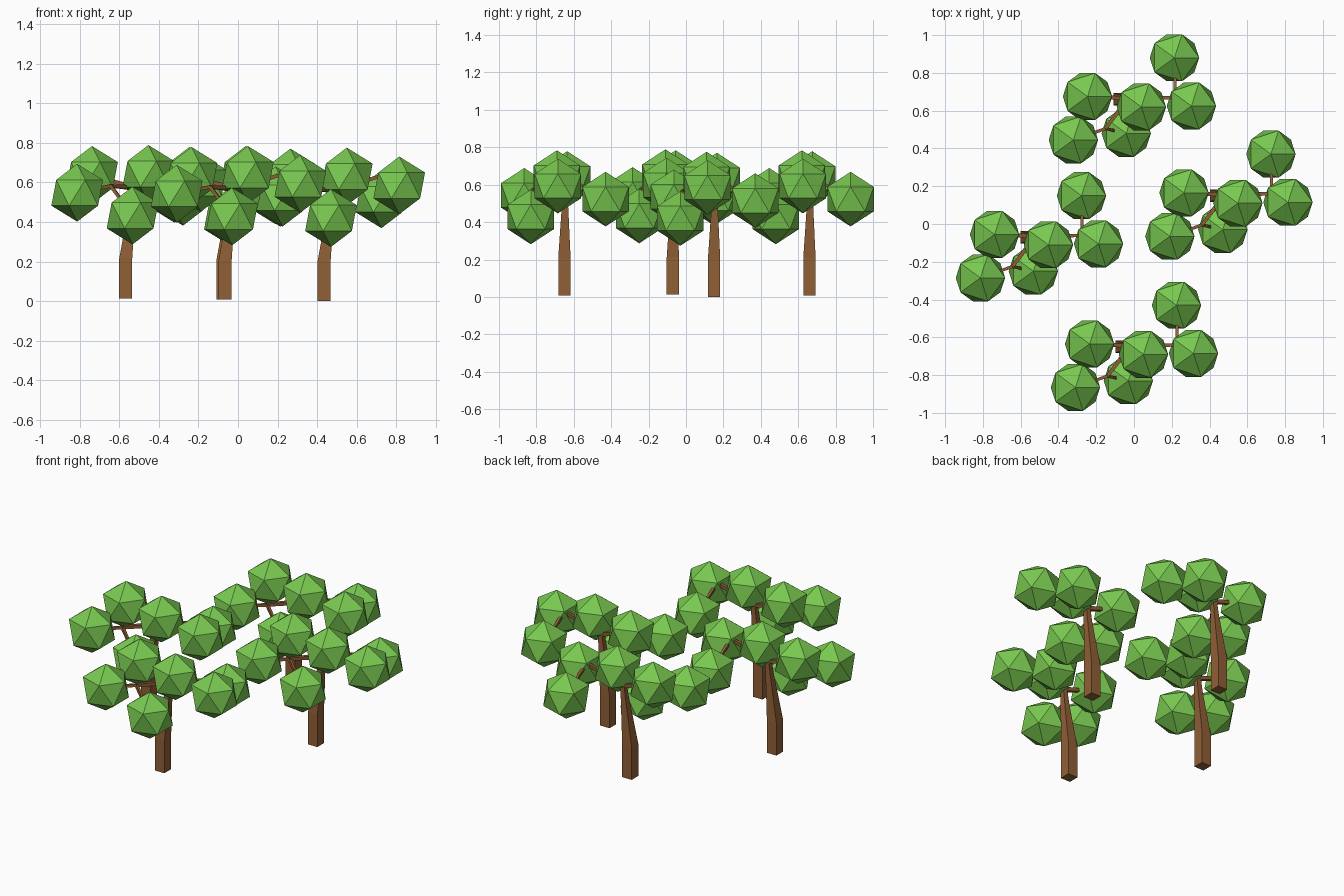
import bpy, bmesh
from mathutils import Vector, Matrix

if "Cube" in bpy.data.objects:
    bpy.data.objects.remove(bpy.data.objects["Cube"])


def material(name, color):
    m = bpy.data.materials.new(name)
    m.diffuse_color = (*color, 1)
    m.use_nodes = True
    m.node_tree.nodes["Principled BSDF"].inputs["Base Color"].default_value = m.diffuse_color
    return m


leaf_mat = material("leaf_green", (0.19, 0.58, 0.08))
bark_mat = material("bark_brown", (0.28, 0.115, 0.037))


def add_object(name, bm, mat, origin):
    bmesh.ops.recalc_face_normals(bm, faces=bm.faces)
    me = bpy.data.meshes.new(name)
    bm.to_mesh(me)
    bm.free()
    me.materials.append(mat)
    ob = bpy.data.objects.new(name, me)
    ob.location = origin
    bpy.context.collection.objects.link(ob)


def square_loft(bm, sections):
    """Skin square sections given as (x, y, z, half_width)."""
    rings = [[bm.verts.new((x + sx * h, y + sy * h, z))
              for sx, sy in ((-1, -1), (1, -1), (1, 1), (-1, 1))]
             for x, y, z, h in sections]
    for a, b in zip(rings, rings[1:]):
        for i in range(4):
            j = (i + 1) % 4
            bm.faces.new((a[i], a[j], b[j], b[i]))
    bm.faces.new(rings[0])
    bm.faces.new(rings[-1])


def limb(bm, start, end, r1, r2):
    """Tapered four-sided branch between two points."""
    a, b = Vector(start), Vector(end)
    rot = (b - a).to_track_quat('Z', 'Y').to_matrix().to_4x4()
    spin = Matrix.Rotation(0.7854, 4, 'Z')
    bmesh.ops.create_cone(bm, cap_ends=True, segments=4, radius1=r1, radius2=r2,
                          depth=(b - a).length,
                          matrix=Matrix.Translation((a + b) / 2) @ rot @ spin)


# Positions relative to the foot of each tree
TREES = [(-0.568, -0.07, 0.013), (-0.076, 0.66, 0.008),
         (0.435, 0.15, 0.0), (-0.065, -0.65, 0.008)]
CLUMPS = [(-0.17, 0.015, 0.625), (-0.245, -0.215, 0.535), (0.035, -0.18, 0.42),
          (0.115, -0.04, 0.63), (0.38, -0.035, 0.585), (0.29, 0.22, 0.515)]
FORK = (0.045, 0.005, 0.56)
FRONT_NODE = (-0.075, -0.155, 0.57)
SIDE_NODE = (0.295, 0.01, 0.635)
LIMBS = [(FORK, CLUMPS[0], 0.017, 0.011), (FORK, FRONT_NODE, 0.018, 0.012),
         (FRONT_NODE, CLUMPS[1], 0.012, 0.009), (FRONT_NODE, CLUMPS[2], 0.012, 0.009),
         (FORK, CLUMPS[3], 0.017, 0.011), (FORK, SIDE_NODE, 0.017, 0.012),
         (SIDE_NODE, CLUMPS[4], 0.012, 0.009), (SIDE_NODE, CLUMPS[5], 0.012, 0.009)]

for foot in TREES:
    # Leaning square trunk
    bm = bmesh.new()
    square_loft(bm, [(0, 0, 0, 0.033), (0, 0, 0.2, 0.033),
                     (0.035, 0.003, 0.48, 0.017), (0.05, 0.005, 0.61, 0.013)])
    add_object("trunk", bm, bark_mat, foot)

    # Forking branches
    bm = bmesh.new()
    for args in LIMBS:
        limb(bm, *args)
    add_object("branches", bm, bark_mat, foot)

    # Faceted leaf clumps
    bm = bmesh.new()
    for c in CLUMPS:
        bmesh.ops.create_icosphere(bm, subdivisions=1, radius=0.146,
                                   matrix=Matrix.Translation(c))
    add_object("foliage", bm, leaf_mat, foot)
